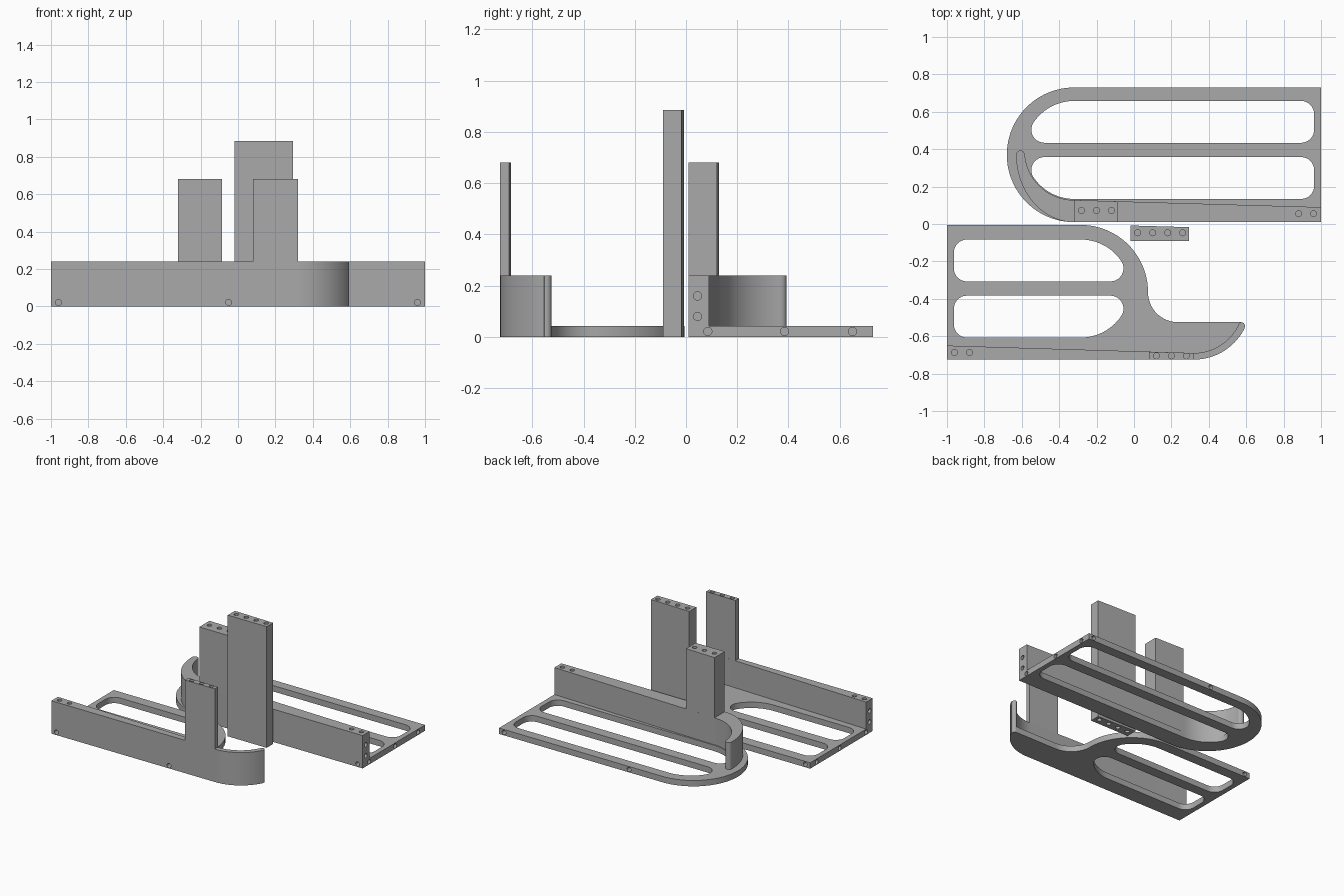
import bpy, bmesh, math
from mathutils import Vector, Matrix

if "Cube" in bpy.data.objects:
    bpy.data.objects.remove(bpy.data.objects["Cube"])

grey = bpy.data.materials.new("mid_grey")
grey.diffuse_color = (0.40, 0.40, 0.40, 1)
grey.use_nodes = True
grey.node_tree.nodes["Principled BSDF"].inputs["Base Color"].default_value = grey.diffuse_color
PLATE, WALL, PILLAR = 0.043, 0.24, 0.68


def arc(cx, cy, rx, ry, a0, a1, n=20):
    """Points along an elliptical arc, angles in degrees."""
    ang = [math.radians(a0 + (a1 - a0) * i / n) for i in range(n + 1)]
    return [(cx + rx * math.cos(a), cy + ry * math.sin(a)) for a in ang]


def prism(bm, pts, z0, z1):
    """Upright solid from a plan outline."""
    clean = [p for i, p in enumerate(pts) if (Vector(p) - Vector(pts[i - 1])).length > 1e-4]
    lo = [bm.verts.new((x, y, z0)) for x, y in clean]
    hi = [bm.verts.new((x, y, z1)) for x, y in clean]
    bm.faces.new(lo)
    bm.faces.new(hi)
    for i in range(len(lo)):
        bm.faces.new((lo[i - 1], lo[i], hi[i], hi[i - 1]))


def drill(bm, p, axis, depth=0.036, r=0.016):
    """Pin hole cutter centred on a surface point."""
    rot = Vector((0, 0, 1)).rotation_difference(Vector(axis)).to_matrix().to_4x4()
    bmesh.ops.create_cone(bm, cap_ends=True, segments=20, radius1=r, radius2=r,
                          depth=2 * depth, matrix=Matrix.Translation(p) @ rot)


def to_object(bm, name):
    bmesh.ops.recalc_face_normals(bm, faces=bm.faces)
    me = bpy.data.meshes.new(name)
    bm.to_mesh(me)
    bm.free()
    me.materials.append(grey)
    ob = bpy.data.objects.new(name, me)
    bpy.context.collection.objects.link(ob)
    return ob


def part(name, pts, z0, z1, holes=(), slots=()):
    """Prism with pin holes and slots cut out."""
    bm = bmesh.new()
    prism(bm, pts, z0, z1)
    ob = to_object(bm, name)
    bc = bmesh.new()
    for p, axis in holes:
        drill(bc, p, axis)
    for s in slots:
        prism(bc, s, z0 - 0.1, z1 + 0.1)
    cutter = to_object(bc, name + "_cutter")
    cutter.hide_render = True
    mod = ob.modifiers.new("cut", 'BOOLEAN')
    mod.operation, mod.solver, mod.object = 'DIFFERENCE', 'EXACT', cutter
    bpy.context.view_layer.objects.active = ob
    bpy.ops.object.select_all(action='DESELECT')
    ob.select_set(True)
    bpy.ops.object.modifier_apply(modifier=mod.name)
    bpy.data.objects.remove(cutter)
    bpy.ops.object.shade_smooth_by_angle(angle=math.radians(30))
    return ob


def slot_pair(cx, cy, length, sx):
    """Two mirrored slots, rounded together at one end by a large circle."""
    R, v0, r = 0.262, 0.038, 0.07
    v = v0 + r
    u = -math.sqrt((R - r) ** 2 - v * v)
    a = math.degrees(math.atan2(v, u))
    pts = (arc(0, 0, R, R, 90, a) + arc(u, v, r, r, a, 270, 10)
           + arc(length - r, v, r, r, 270, 360, 8) + arc(length - r, R - r, r, r, 0, 90, 8))
    return [[(cx + sx * x, cy + sy * y) for x, y in pts] for sy in (1, -1)]


X, Y, Z = (1, 0, 0), (0, 1, 0), (0, 0, 1)

# Rear shelf: round-ended plate with two slots
part("rear_plate", arc(-0.32, 0.37, 0.36, 0.36, 90, 270, 48) + [(1, 0.01), (1, 0.73)], 0, PLATE,
     [((1, y, 0.021), X) for y in (0.085, 0.385, 0.65)]
     + [((x, y, 0.021), Y) for x in (0.96, -0.05) for y in (0.01, 0.73)],
     slot_pair(-0.32, 0.396, 1.283, 1))

# Rear wall: tapered, curling round to a rounded tip
part("rear_wall",
     [(1, 0.09), (1, 0.01)] + arc(-0.32, 0.37, 0.31, 0.36, 270, 180, 32)
     + arc(-0.607, 0.37, 0.023, 0.023, 180, 0, 10) + arc(-0.32, 0.39, 0.264, 0.262, 184, 270, 28),
     PLATE, WALL,
     [((x, 0.055, WALL), Z) for x in (0.88, 0.96)] + [((1, 0.045, z), X) for z in (0.08, 0.16)])
part("rear_pillar", [(-0.32, 0.01), (-0.085, 0.01), (-0.085, 0.121), (-0.32, 0.128)], WALL, PILLAR,
     [((x, 0.072, PILLAR), Z) for x in (-0.28, -0.20, -0.12)])

# Front shelf: plate with an S-shaped end and two slots
outer = arc(0.32, -0.421, 0.304, 0.304, -90, -26, 24)
tip = arc(0.573, -0.545, 0.02, 0.02, -20, 90, 8)
part("front_plate",
     [(-1, -0.725)] + outer + tip + arc(0.235, -0.365, 0.16, 0.16, 270, 180, 24)
     + arc(-0.285, -0.365, 0.36, 0.36, 0, 90, 28) + [(-1, -0.005)], 0, PLATE,
     [((-1, y, 0.021), X) for y in (-0.65, -0.345, -0.08)]
     + [((x, -0.725, 0.021), Y) for x in (-0.96, -0.05)] + [((-0.96, -0.005, 0.021), Y)],
     slot_pair(-0.285, -0.345, 0.678, -1))

# Front wall: tapered, curling back at the right
part("front_wall",
     [(-1, -0.65), (-1, -0.725)] + outer + tip + arc(0.32, -0.426, 0.264, 0.264, -24, -90, 24),
     PLATE, WALL,
     [((x, -0.687, WALL), Z) for x in (-0.96, -0.88)] + [((-1, -0.69, z), X) for z in (0.08, 0.16)])
part("front_pillar", [(0.08, -0.725), (0.32, -0.725), (0.32, -0.69), (0.08, -0.683)], WALL, PILLAR,
     [((x, -0.705, PILLAR), Z) for x in (0.12, 0.20, 0.28)])

# Loose upright bar, slightly tapered, pinned at both ends
part("loose_bar", [(-0.02, -0.09), (0.295, -0.09), (0.295, -0.017), (-0.02, -0.008)], 0, 0.885,
     [((x, -0.047, z), Z) for x in (0.02, 0.10, 0.18, 0.26) for z in (0, 0.885)])
